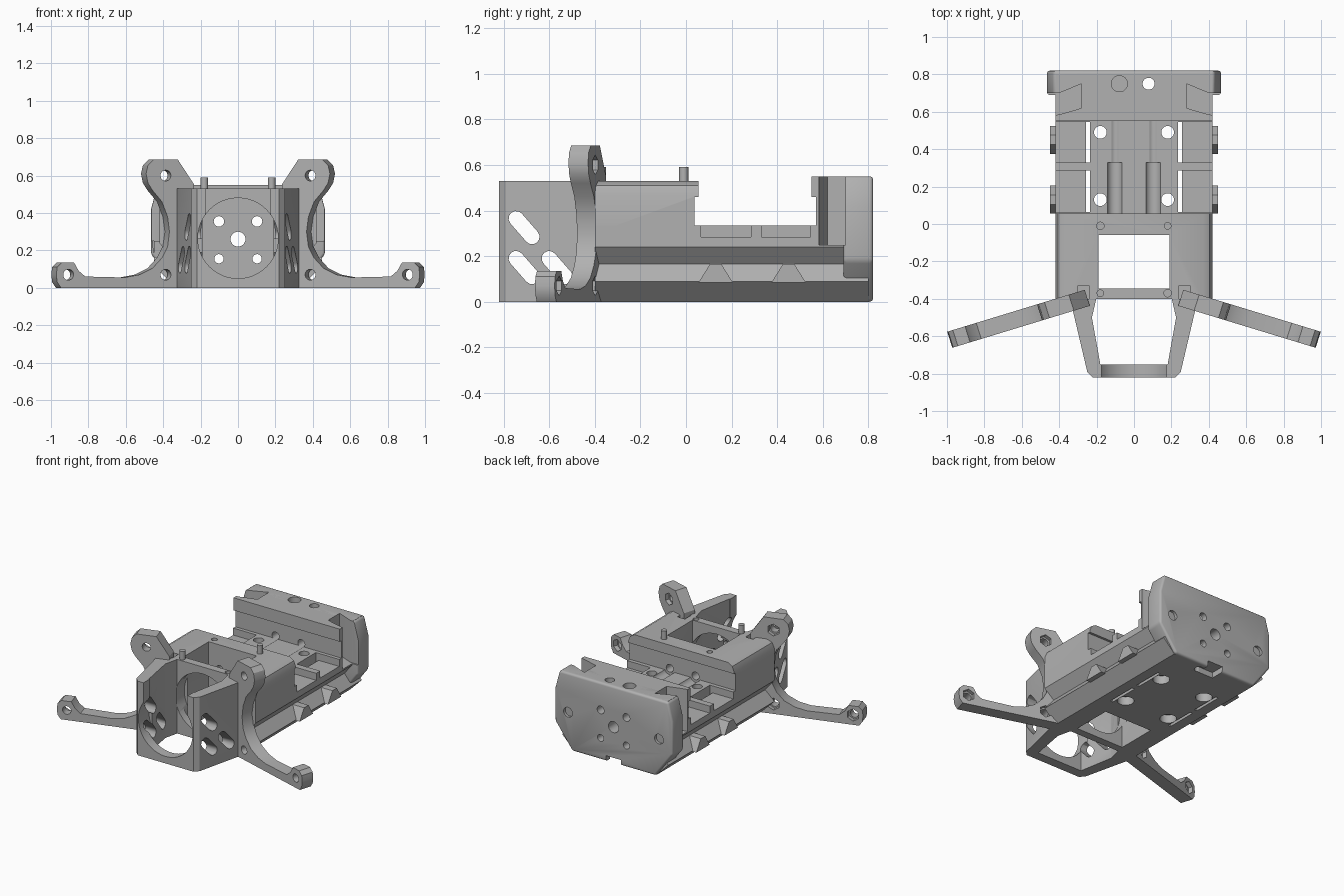
import bpy, bmesh
from mathutils import Vector

cube = bpy.data.objects.get("Cube")
if cube:
    bpy.data.objects.remove(cube, do_unlink=True)

grey = bpy.data.materials.new("plain grey")
grey.use_nodes = True
GREY = (0.44, 0.44, 0.44, 1)
grey.diffuse_color = GREY
grey.node_tree.nodes["Principled BSDF"].inputs["Base Color"].default_value = GREY

parts, cutters = [], []


def finish(bm, name, cutter):
    bmesh.ops.recalc_face_normals(bm, faces=bm.faces)
    me = bpy.data.meshes.new(name)
    bm.to_mesh(me)
    bm.free()
    me.materials.append(grey)
    ob = bpy.data.objects.new(name, me)
    bpy.context.scene.collection.objects.link(ob)
    ob.hide_render = cutter
    (cutters if cutter else parts).append(ob)
    return ob


def loft(name, ring_a, ring_b, cutter=False):
    bm = bmesh.new()
    a = [bm.verts.new(p) for p in ring_a]
    b = [bm.verts.new(p) for p in ring_b]
    bm.faces.new(a)
    bm.faces.new(b[::-1])
    for i in range(len(a)):
        j = (i + 1) % len(a)
        bm.faces.new((a[i], b[i], b[j], a[j]))
    return finish(bm, name, cutter)


def prism(name, pts, axis, lo, hi, cutter=False):
    """Extrude a 2D outline along the named axis."""
    def place(p, c):
        return {"x": (c, p[0], p[1]), "y": (p[0], c, p[1]), "z": (p[0], p[1], c)}[axis]
    return loft(name, [place(p, lo) for p in pts], [place(p, hi) for p in pts], cutter)


def both(pts):
    return pts + [(-x, v) for x, v in reversed(pts)]


def box(x0, x1, y0, y1, z0, z1):
    return prism("box_cutter", [(x0, y0), (x1, y0), (x1, y1), (x0, y1)], "z", z0, z1, True)


def rod(name, p, q, r, n=24, cutter=True):
    p, q = Vector(p), Vector(q)
    d = q - p
    bm = bmesh.new()
    bmesh.ops.create_cone(bm, cap_ends=True, segments=n, radius1=r, radius2=r, depth=d.length)
    bm.transform(d.to_track_quat("Z", "Y").to_matrix().to_4x4())
    bmesh.ops.translate(bm, verts=bm.verts, vec=(p + q) / 2)
    return finish(bm, name, cutter)


def bore(x, z, r, y0, y1, n=24):
    return rod("bore_cutter", (x, y0, z), (x, y1, z), r, n)


def cut(ob, tools):
    for t in tools:
        m = ob.modifiers.new("cut", "BOOLEAN")
        m.operation = "DIFFERENCE"
        m.solver = "EXACT"
        m.object = t
    bpy.context.view_layer.update()
    dg = bpy.context.evaluated_depsgraph_get()
    me = bpy.data.meshes.new_from_object(ob.evaluated_get(dg))
    ob.modifiers.clear()
    ob.data = me


# Main solids
deck = prism("lower_deck", both([(.33, 0), (.42, .09), (.36, .165), (.42, .24), (.42, .335)]),
             "y", -.4, .8)
block = prism("front_block", both([(.42, .3), (.42, .47), (.405, .51), (.37, .53)]), "y", -.4, .055)
rear = prism("rear_block", both([(.42, .3), (.42, .55)]), "y", .55, .8)
plate = prism("rear_plate", both([(.33, 0), (.465, .18), (.465, .42), (.43, .55)]), "y", .69, .82)
bevel = plate.modifiers.new("bevel", "BEVEL")
bevel.width = .015
bevel.segments = 3
nose = prism("nose_frame", both([(.22, -.82), (.25, -.79), (.33, -.45), (.33, -.4)]), "z", 0, .53)

# Lengthwise bores and channels shared by the body
bores = [bore(0, .26, .04, -.5, .9)]
for x in (-.102, .102):
    bores += [bore(x, .355, .028, -.5, .9, 16), bore(x, .155, .025, -.5, .9, 16)]
channels = [bore(x, .35, .042, .03, .33) for x in (-.102, .102)]

# Open square well and round front mouth
well = box(-.19, .19, -.345, -.06, -.1, .7)
mouth = bore(0, .265, .215, -.5, -.3, 48)

# Corner pockets behind the deck
pockets = [prism("pocket_cutter",
                 [(s * x, y) for x, y in ((.5, .575), (.4, .585), (.28, .62), (.28, .75), (.4, .7), (.5, .7))],
                 "z", .25, .7, True) for s in (-1, 1)]

# Deck: strap slots, lowered side shelves, screw holes with counterbores
deck_tools = bores + channels + pockets + [well, mouth]
for s in (-1, 1):
    for y0, y1 in ((.065, .285), (.33, .545)):
        deck_tools.append(box(*sorted((s * .235, s * .256)), y0, y1, -.1, .5))
        deck_tools.append(box(*sorted((s * .256, s * .6)), y0, y1, .285, .5))
    for y in (.13, .49):
        deck_tools.append(rod("screw_cutter", (s * .18, y, -.1), (s * .18, y, .5), .034))
        deck_tools.append(rod("sink_cutter", (s * .18, y, -.1), (s * .18, y, .06), .055))
cable_notch = box(-.06, .06, .72, .9, -.1, .04)
top_hole = rod("top_hole_cutter", (.078, .75, -.1), (.078, .75, .7), .032)
blind_hole = rod("blind_hole_cutter", (-.078, .75, .4), (-.078, .75, .7), .043)
cut(deck, deck_tools + [cable_notch, top_hole])

# Front block: undercut rear face and stud holes
undercut = box(-.6, .6, .038, .2, .2, .46)
studs = [rod("stud_hole_cutter", (x, y, .45), (x, y, .7), .02, 16)
         for x, y in ((.18, -.37), (-.18, -.01))]
nut_notches = [box(*sorted((s * .24, s * .3)), -.5, -.33, .44, .7) for s in (-1, 1)]
cut(block, bores + [well, mouth, undercut] + studs + nut_notches)
for x, y in ((-.18, -.37), (.18, -.01)):
    rod("locating_stud", (x, y, .5), (x, y, .59), .02, 20, False)

# Rear block and end plate
rear_undercut = box(-.6, .6, .4, .57, .2, .46)
side_bores = [bore(s * .36, .27, .035, .76, .9) for s in (-1, 1)]
cut(rear, bores + pockets + [rear_undercut, top_hole, blind_hole])
cut(plate, bores + pockets + side_bores + [cable_notch, top_hole, blind_hole])


# Nose: hollow middle, keyhole front and slanted side slots
def slot(y0, z0, y1, z1, r=.033):
    a, b = Vector((y0, z0)), Vector((y1, z1))
    d = (b - a).normalized() * r
    n = Vector((-d.y, d.x))
    fan = [(0, 1), (-.5, .866), (-.866, .5), (-1, 0), (-.866, -.5), (-.5, -.866), (0, -1)]
    pts = [a + d * u + n * v for u, v in fan] + [b - d * u - n * v for u, v in fan]
    return prism("slot_cutter", [tuple(p) for p in pts], "x", -.6, .6, True)


hollow = prism("hollow_cutter", both([(.18, -.75), (.225, -.5), (.19, -.35)]), "z", -.1, .7, True)
cut(nose, [hollow, bore(0, .265, .215, -.9, -.7, 48), box(-.175, .175, -.9, -.7, .3, .7),
           slot(-.745, .365, -.675, .285), slot(-.745, .19, -.675, .11), slot(-.6, .19, -.53, .11)])

# Swept arms: upper ear, curved web and long foot with an eye
ARM = [(.25, 0), (.96, 0), (.98, .03), (.985, .07), (.98, .11), (.955, .135), (.89, .135),
       (.865, .09), (.83, .06), (.62, .055), (.54, .07), (.47, .105), (.42, .16), (.39, .22),
       (.38, .3), (.39, .38), (.42, .46), (.47, .52), (.495, .56), (.505, .61), (.495, .655),
       (.465, .685), (.335, .685), (.25, .555)]
for s, side in ((1, "left"), (-1, "right")):
    normal = Vector((s * .3, .954, 0))

    def at(x, z, t):
        return Vector((s * x, -.41 - .305 * (x - .3), z)) + normal * t

    arm = loft(side + "_arm", [at(x, z, -.045) for x, z in ARM], [at(x, z, .045) for x, z in ARM])
    eyes = []
    for x, z in ((.92, .07), (.4, .07), (.4, .6)):
        eyes.append(rod("eye_cutter", at(x, z, -.2), at(x, z, .2), .029))
        eyes.append(rod("nut_cutter", at(x, z, .015), at(x, z, .2), .043, 6))
    cut(arm, eyes)

    # Rail tabs along the lower side
    for y in (.055, .375):
        prism(side + "_rail_tab", [(y, .085), (y + .05, .165), (y + .1, .165), (y + .15, .085)],
              "x", s * .35, s * .45)

for c in cutters:
    bpy.data.objects.remove(c, do_unlink=True)

# Smooth the round surfaces, keep edges crisp
bpy.ops.object.select_all(action="DESELECT")
for ob in parts:
    ob.select_set(True)
bpy.context.view_layer.objects.active = parts[0]
bpy.ops.object.shade_smooth_by_angle()
